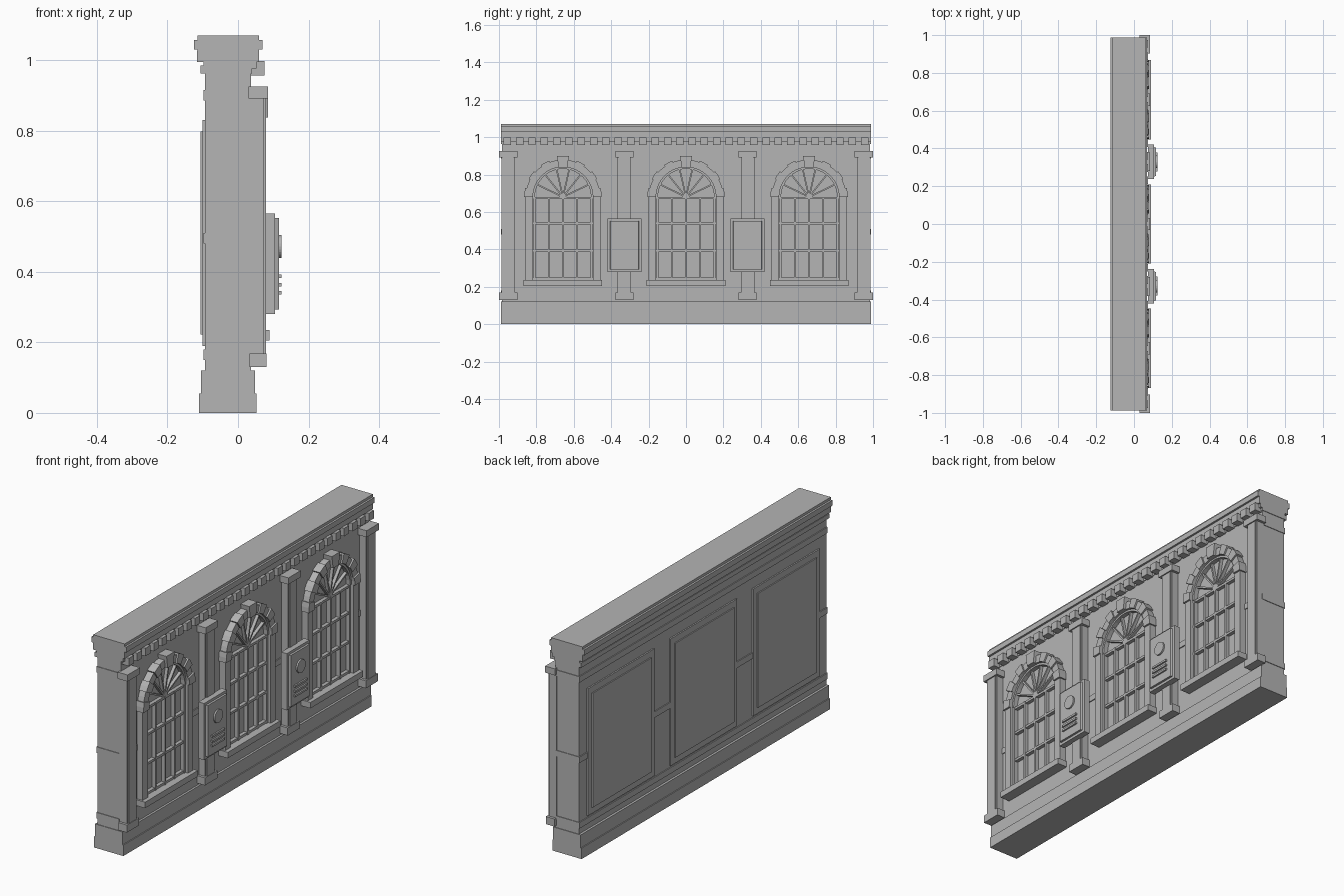
import bpy, bmesh
from math import sin, cos, pi, radians

cube = bpy.data.objects.get("Cube")
if cube:
    bpy.data.objects.remove(cube)

stone = bpy.data.materials.new("grey_stone")
stone.use_nodes = True
GREY = (0.46, 0.46, 0.46, 1)
stone.diffuse_color = GREY
stone.node_tree.nodes["Principled BSDF"].inputs["Base Color"].default_value = GREY

HALF = 0.985            # half length of the wall
TRIM = 0.988            # half length of the mouldings
BAY = 0.658             # spacing of the windows
SPRING = 0.68           # height where the arches begin
FACE = 0.037            # front face of the wall


def finish(name, bm):
    bmesh.ops.recalc_face_normals(bm, faces=bm.faces)
    mesh = bpy.data.meshes.new(name)
    bm.to_mesh(mesh)
    bm.free()
    mesh.materials.append(stone)
    ob = bpy.data.objects.new(name, mesh)
    bpy.context.collection.objects.link(ob)


def add_prism(bm, outline, x0, x1):
    """Extrude a (y, z) outline from x0 to x1."""
    back = [bm.verts.new((x0, y, z)) for y, z in outline]
    front = [bm.verts.new((x1, y, z)) for y, z in outline]
    bm.faces.new(back)
    bm.faces.new(front)
    n = len(outline)
    for i in range(n):
        j = (i + 1) % n
        bm.faces.new((back[i], back[j], front[j], front[i]))


def add_box(bm, x0, x1, y0, y1, z0, z1):
    add_prism(bm, [(y0, z0), (y1, z0), (y1, z1), (y0, z1)], x0, x1)


def box(name, *size):
    bm = bmesh.new()
    add_box(bm, *size)
    finish(name, bm)


def arc(cy, r, a0, a1, steps):
    return [(cy + r * cos(a0 + (a1 - a0) * i / steps),
             SPRING + r * sin(a0 + (a1 - a0) * i / steps)) for i in range(steps + 1)]


box("wall", -0.093, FACE, -HALF, HALF, 0.05, 1.03)

# Plinth and cornice courses: name, back x, front x, bottom, top
for name, x0, x1, z0, z1 in (
        ("plinth_base", -0.11, 0.053, 0, 0.055),
        ("plinth_upper", -0.105, 0.048, 0.055, 0.12),
        ("frieze_band", -0.107, 0.04, 0.962, 0.985),
        ("dentil_band", -0.098, 0.052, 0.976, 0.997),
        ("cornice_lower", -0.116, 0.06, 0.995, 1.028),
        ("cornice_crown", -0.125, 0.07, 1.03, 1.057),
        ("cornice_cap", -0.115, 0.06, 1.025, 1.07)):
    box(name, x0, x1, -TRIM, TRIM, z0, z1)

# Dentils
bm = bmesh.new()
COUNT = 30
pitch = 2 * TRIM / COUNT
for i in range(COUNT):
    y = -TRIM + pitch * (i + 0.5)
    add_box(bm, 0.03, 0.075, y - 0.02, y + 0.02, 0.957, 0.997)
finish("dentils", bm)

# Thin horizontal bands on the back, the ends and between the windows
bm = bmesh.new()
for z in (0.15, 0.48, 0.885):
    add_box(bm, -0.098, 0.03, -TRIM, TRIM, z, z + 0.03)
for s in (-1, 1):
    for a, b in ((0.19, BAY - 0.19), (BAY + 0.19, TRIM)):
        add_box(bm, 0.03, 0.042, *sorted((s * a, s * b)), 0.48, 0.51)
finish("wall_bands", bm)


def back_panel(c):
    bm = bmesh.new()
    add_box(bm, -0.1, -0.09, c - 0.265, c + 0.265, 0.19, 0.83)
    add_box(bm, -0.106, -0.09, c - 0.235, c + 0.235, 0.222, 0.798)
    finish("back_panel", bm)


def window(c):
    # Glazing bars
    bm = bmesh.new()
    for i in range(5):
        y = c + (i - 2) * 0.076
        add_box(bm, 0.03, 0.057, y - 0.005, y + 0.005, 0.235, SPRING)
    for z in (0.243, 0.393, 0.54, 0.674):
        add_box(bm, 0.03, 0.055, c - 0.16, c + 0.16, z - 0.006, z + 0.006)
    finish("window_bars", bm)

    # Fan spokes, hub and arched frame
    bm = bmesh.new()
    for i in range(1, 7):
        a = pi * i / 7
        dy, dz = cos(a), sin(a)
        w = 0.004
        add_prism(bm, [(c + dy * r - dz * s, SPRING + dz * r + dy * s)
                       for r, s in ((0.01, -w), (0.155, -w), (0.155, w), (0.01, w))], 0.03, 0.053)
    add_prism(bm, arc(c, 0.018, 0, pi, 10), 0.03, 0.055)
    for i in range(20):
        a0, a1 = pi * i / 20, pi * (i + 1) / 20
        add_prism(bm, arc(c, 0.165, a0, a1, 1) + arc(c, 0.15, a1, a0, 1), 0.03, 0.06)
    finish("fan_light", bm)

    # Jambs and sill
    bm = bmesh.new()
    for s in (-1, 1):
        add_box(bm, 0.03, 0.07, *sorted((c + s * 0.16, c + s * 0.2)), 0.235, SPRING)
    finish("window_jambs", bm)
    box("window_sill", 0.03, 0.09, c - 0.21, c + 0.21, 0.205, 0.235)

    # Arch stones, alternately raised, with a keystone
    bm = bmesh.new()
    n = 13
    for i in range(n):
        if i == n // 2:
            continue
        raised = i % 2 == 0
        a0, a1 = pi * i / n, pi * (i + 1) / n
        outer = 0.207 if raised else 0.199
        add_prism(bm, arc(c, outer, a0, a1, 2) + arc(c, 0.16, a1, a0, 2),
                  0.03, 0.079 if raised else 0.071)
    finish("arch_stones", bm)
    bm = bmesh.new()
    add_prism(bm, [(c - 0.023, 0.838), (c + 0.023, 0.838),
                   (c + 0.032, 0.9), (c - 0.032, 0.9)], 0.03, 0.085)
    finish("keystone", bm)


def pilaster(c):
    bm = bmesh.new()
    add_box(bm, 0.03, 0.073, c - 0.036, c + 0.036, 0.16, 0.9)
    add_box(bm, 0.03, 0.079, c - 0.029, c + 0.029, 0.16, 0.9)
    finish("pilaster_shaft", bm)
    box("pilaster_base", 0.033, 0.081, c - 0.049, c + 0.049, 0.13, 0.168)
    box("pilaster_capital", 0.03, 0.085, c - 0.049, c + 0.049, 0.892, 0.925)


def plaque(c):
    # Backing board with a bevelled raised field
    box("plaque_board", 0.074, 0.105, c - 0.091, c + 0.091, 0.28, 0.565)
    bm = bmesh.new()
    add_box(bm, 0.1, 0.116, c - 0.08, c + 0.08, 0.293, 0.552)
    for v in bm.verts:
        if v.co.x > 0.11:
            v.co.y = c + (v.co.y - c) * 0.93
    finish("plaque_field", bm)
    # Round medallion and raised lines
    bm = bmesh.new()
    add_prism(bm, [(c + 0.033 * cos(radians(a)), 0.472 + 0.033 * sin(radians(a)))
                   for a in range(0, 360, 15)], 0.11, 0.124)
    finish("plaque_medallion", bm)
    bm = bmesh.new()
    for z in (0.34, 0.363, 0.388):
        add_box(bm, 0.11, 0.124, c - 0.05, c + 0.05, z - 0.005, z + 0.005)
    finish("plaque_lines", bm)


for c in (-BAY, 0, BAY):
    window(c)
    back_panel(c)
for s in (-1, 1):
    pilaster(s * 0.951)
    pilaster(s * BAY / 2)
    plaque(s * BAY / 2)
